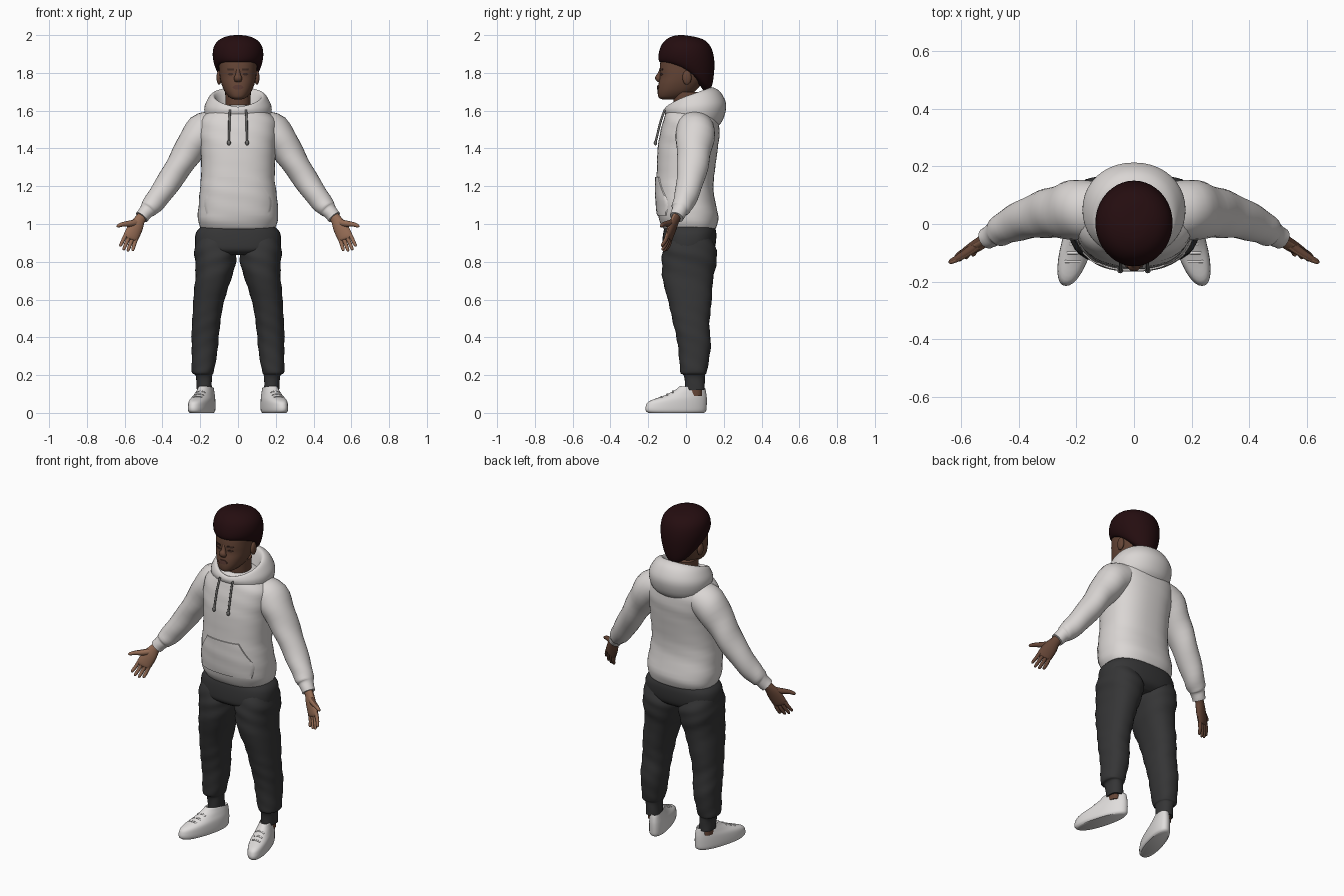
import bpy, bmesh, math
from mathutils import Vector
from mathutils.bvhtree import BVHTree

if "Cube" in bpy.data.objects:
    bpy.data.objects.remove(bpy.data.objects["Cube"])

made = []


def material(name, *rgb):
    m = bpy.data.materials.new(name)
    m.use_nodes = True
    m.diffuse_color = (*rgb, 1)
    m.node_tree.nodes["Principled BSDF"].inputs["Base Color"].default_value = (*rgb, 1)
    return m


SKIN = material("brown skin", .13, .06, .037)
PALM = material("light palm skin", .30, .15, .09)
DARK = material("dark brow and eye brown", .05, .024, .017)
LIP = material("lip brown", .10, .042, .032)
HAIR = material("dark maroon hair", .018, .004, .005)
CLOTH = material("off white cloth", .70, .67, .655)
TROUSER = material("charcoal cloth", .036, .036, .037)
SHOE = material("shoe white", .74, .72, .71)
CORD = material("grey cord", .16, .155, .15)


def smooth(rows, n=4):
    """Resample rows of numbers along a smooth curve."""
    out = []
    for i in range(len(rows) - 1):
        a, b, c, d = (rows[max(0, min(len(rows) - 1, i + k))] for k in (-1, 0, 1, 2))
        for j in range(n):
            t = j / n
            out.append([q + t * (r - p) / 2 + t * t * (p - 2.5 * q + 2 * r - s / 2)
                        + t ** 3 * (1.5 * (q - r) + (s - p) / 2)
                        for p, q, r, s in zip(a, b, c, d)])
    return out + [list(rows[-1])]


def skin(name, rings, mats, rule=None, flip=1):
    """Join rings of points into a closed solid."""
    bm = bmesh.new()
    grid = [[bm.verts.new((p[0] * flip, p[1], p[2])) for p in r] for r in rings]
    for a, b in zip(grid, grid[1:]):
        for i in range(len(a)):
            bm.faces.new((a[i - 1], a[i], b[i], b[i - 1]))
    bm.faces.new(grid[0])
    bm.faces.new(grid[-1])
    bmesh.ops.recalc_face_normals(bm, faces=bm.faces)
    if rule:
        for f in bm.faces:
            f.material_index = rule(f.normal)
    mesh = bpy.data.meshes.new(name)
    bm.to_mesh(mesh)
    bm.free()
    ob = bpy.data.objects.new(name, mesh)
    bpy.context.collection.objects.link(ob)
    for m in mats:
        mesh.materials.append(m)
    made.append(ob)
    return ob


def stack(name, rows, mat, x=0, power=2.3, tilt=1, shear=0, fold=0, flip=1, sides=32):
    """Rows: half width, front y, back y, front z, back z, extra x."""
    rings = []
    for row in smooth(rows):
        rx, yf, yb, zf, zb, dx = row
        ring = []
        for k in range(sides):
            a = math.tau * k / sides
            s, c = math.sin(a), math.cos(a)
            t = ((1 - c) / 2) ** tilt
            w = 1 + fold * math.sin(zf * 50 + 2 * a) * math.sin(zf * 23 + a)
            px = rx * w * math.copysign(abs(s) ** (2 / power), s)
            py = (yf + yb) / 2 - (yb - yf) / 2 * w * math.copysign(abs(c) ** (2 / power), c)
            ring.append((x + dx + px + shear * py, py, zf + (zb - zf) * t))
        rings.append(ring)
    return skin(name, rings, [mat], flip=flip)


def level(rows):
    """Turn half width, front, back, height, extra x into untilted rows."""
    return [(r[0], r[1], r[2], r[3], r[3], r[4] if len(r) > 4 else 0) for r in rows]


def tilted(rows):
    return [(*r, 0) for r in rows]


def tube(name, rows, mats, side=(0, 1, 0), flip=1, rule=None, fold=0, sides=20):
    """Rows: x, y, z, radius along side, radius across it."""
    pts = smooth(rows)
    rings = []
    for i, r in enumerate(pts):
        t = (Vector(pts[min(i + 1, len(pts) - 1)][:3]) - Vector(pts[max(i - 1, 0)][:3])).normalized()
        u = Vector(side)
        u = (u - t * u.dot(t)).normalized()
        v = t.cross(u)
        ring = []
        for k in range(sides):
            a = math.tau * k / sides
            w = 1 + fold * math.sin(i * 1.3 + 2 * a)
            ring.append(Vector(r[:3]) + (u * math.cos(a) * r[3] + v * math.sin(a) * r[4]) * w)
        rings.append(ring)
    return skin(name, rings, mats, rule, flip)


def tree(ob):
    return BVHTree.FromPolygons([v.co for v in ob.data.vertices],
                                [p.vertices[:] for p in ob.data.polygons])


def plate(name, target, rows, mat, lift, flip=1, cols=12):
    """Thin plate lying on the front of a part. Rows: height, first x, last x."""
    rings = []
    for z, x0, x1 in smooth(rows):
        line = []
        for k in range(cols + 1):
            x = x0 + (x1 - x0) * k / cols
            line.append(Vector((x, target.ray_cast(Vector((x, -1, z)), Vector((0, 1, 0)))[0].y, z)))
        rings.append([p - Vector((0, lift, 0)) for p in line]
                     + [p + Vector((0, .003, 0)) for p in reversed(line)])
    return skin(name, rings, [mat], flip=flip)


def ball(name, loc, scale, mat):
    bpy.ops.mesh.primitive_uv_sphere_add(segments=16, ring_count=10, location=loc)
    ob = bpy.context.object
    ob.name = name
    ob.scale = scale
    ob.data.materials.append(mat)
    made.append(ob)


# Hooded top
torso = stack("hoodie_body", level([
    (.185, -.112, .152, .972), (.2, -.125, .162, .985), (.213, -.148, .17, 1.04),
    (.205, -.157, .15, 1.15), (.195, -.157, .148, 1.25), (.198, -.15, .168, 1.39),
    (.208, -.138, .177, 1.48), (.2, -.12, .17, 1.55), (.15, -.1, .15, 1.6),
    (.1, -.07, .12, 1.63)]), CLOTH, power=2.4, fold=.012, sides=48)
stack("hood", tilted([
    (.15, -.09, .16, 1.56, 1.51), (.172, -.108, .195, 1.58, 1.55),
    (.178, -.115, .213, 1.6, 1.63), (.158, -.11, .185, 1.615, 1.695),
    (.138, -.1, .145, 1.62, 1.722), (.122, -.088, .12, 1.61, 1.71),
    (.1, -.07, .095, 1.57, 1.63)]), CLOTH, tilt=.7, power=2.1, sides=40)
plate("front_pocket", tree(torso), [(1.045, -.165, .165), (1.12, -.178, .178),
      (1.19, -.14, .14), (1.25, -.105, .105)], CLOTH, .006, cols=24)

# Head and neck
stack("neck", level([(.068, -.05, .075, 1.54), (.066, -.062, .075, 1.62),
                     (.068, -.07, .08, 1.7)]), SKIN)
head = stack("head", level([
    (.02, -.125, -.06, 1.66), (.045, -.145, -.01, 1.67), (.07, -.15, .045, 1.7),
    (.087, -.146, .08, 1.74), (.096, -.138, .1, 1.78), (.1, -.139, .115, 1.825),
    (.1, -.13, .12, 1.88), (.07, -.09, .09, 1.94)]), SKIN)
face = tree(head)
tube("nose", [(0, -.128, 1.82, .01, .012), (0, -.138, 1.79, .014, .014),
              (0, -.147, 1.772, .022, .017), (0, -.138, 1.757, .018, .01)], [SKIN], side=(1, 0, 0))
plate("lips", face, [(1.713, -.014, .014), (1.723, -.03, .03), (1.736, -.014, .014)], LIP, .005)
stack("hair", tilted([
    (.085, -.11, .09, 1.87, 1.71), (.108, -.136, .128, 1.857, 1.713),
    (.126, -.146, .145, 1.875, 1.77), (.134, -.143, .15, 1.91, 1.86),
    (.125, -.128, .135, 1.95, 1.93), (.095, -.1, .1, 1.98, 1.972),
    (.05, -.06, .05, 1.997, 1.99), (.01, -.02, 0, 2, 1.998)]), HAIR, tilt=2, power=2, sides=40)

# Trousers seat
stack("trousers_seat", level([
    (.19, -.11, .15, .99), (.222, -.12, .16, .955), (.228, -.126, .158, .9),
    (.215, -.122, .145, .86), (.15, -.09, .11, .835)]), TROUSER, power=2.5)

ARM = [(.1, .045, 1.53, .09, .075), (.185, .05, 1.487, .105, .098), (.26, .042, 1.39, .092, .08),
       (.335, .03, 1.27, .078, .068), (.42, 0, 1.145, .062, .06), (.468, -.026, 1.086, .052, .05),
       (.482, -.034, 1.07, .041, .041), (.51, -.05, 1.036, .038, .036)]
LEG = [(.1, -.1, .14, .93, .12), (.111, -.125, .16, .86, .118), (.108, -.13, .16, .8, .12),
       (.094, -.12, .145, .7, .133), (.078, -.086, .13, .55, .162), (.074, -.06, .126, .45, .17),
       (.07, -.045, .13, .36, .175), (.062, -.032, .118, .25, .184), (.056, -.026, .11, .21, .186),
       (.043, -.01, .1, .195, .18), (.04, -.005, .098, .12, .178)]
FOOT = [(.048, -.2, .095, 0, 0), (.055, -.213, .107, .012, .012), (.056, -.213, .11, .035, .045),
        (.053, -.195, .11, .062, .08), (.045, -.12, .107, .09, .105), (.038, -.06, .103, .12, .125),
        (.034, -.03, .099, .142, .13), (.029, -.022, .092, .125, .115)]
ACROSS = Vector((.85, -.25, .45)).normalized()
DOWN = Vector((.35, -.27, -.9)).normalized()
KNUCKLE = Vector((.567, -.09, .932))

for flip, label in ((1, "left"), (-1, "right")):
    # Sleeve
    tube(label + "_sleeve", ARM, [CLOTH], flip=flip, fold=.025, sides=28)

    # Hand, lighter on the palm
    def hand(part, rows, side):
        tube(label + "_" + part, rows, [SKIN, PALM], side, flip,
             lambda n: 1 if n.y < -.35 else 0, sides=14)

    hand("palm", [(.495, -.042, 1.055, .028, .024), (.518, -.056, 1.025, .029, .022),
                  (.54, -.072, .985, .04, .021), (*KNUCKLE, .042, .016),
                  (*(KNUCKLE + DOWN * .015), .034, .009)], ACROSS)
    for i, reach in enumerate((.066, .08, .085, .075)):
        base = KNUCKLE + ACROSS * (i - 1.5) * .02
        way = (DOWN + ACROSS * (i - 1.5) * .06).normalized()
        curl = Vector((0, -.008, 0))
        hand("finger_" + str(i + 1), [(*base, .011, .011), (*(base + way * reach * .5), .01, .01),
             (*(base + way * reach * .9 + curl), .008, .008),
             (*(base + way * reach + curl), .003, .003)], ACROSS)
    hand("thumb", [(.525, -.06, 1.01, .02, .018), (.57, -.093, 1.002, .017, .016),
                   (.61, -.118, .998, .012, .012), (.634, -.13, .99, .009, .009),
                   (.642, -.133, .986, .003, .003)], (0, 0, 1))

    # Trouser leg, ankle and shoe
    stack(label + "_trouser_leg", level(LEG), TROUSER, fold=.04, flip=flip)
    stack(label + "_ankle", level([(.032, .005, .085, .09), (.032, .005, .085, .14)]),
          SKIN, x=.178, flip=flip)
    shoe = stack(label + "_shoe", tilted(FOOT), SHOE, x=.178, shear=-.27, flip=flip, power=2.2)
    top = tree(shoe)
    for i in range(3):
        y = -.07 - i * .03
        mid = flip * (.178 - .27 * y)
        lace = []
        for k in (-1, -.5, 0, .5, 1):
            p = top.ray_cast(Vector((mid + k * .026, y, 1)), Vector((0, 0, -1)))[0]
            lace.append((*p, .005, .004))
        tube(label + "_shoe_lace_" + str(i + 1), lace, [SHOE], sides=8)

    # Face details
    plate(label + "_eyebrow", face, [(1.813, .02, .055), (1.823, .022, .06)], DARK, .004, flip)
    plate(label + "_eye", face, [(1.787, .032, .046), (1.793, .023, .056), (1.799, .032, .046)],
          DARK, .002, flip)
    ball(label + "_ear", (flip * .1, .005, 1.775), (.014, .024, .038), SKIN)

    # Drawstring with a knot
    tube(label + "_drawstring", [(.042, -.112, 1.605, .006, .006), (.046, -.135, 1.54, .006, .006),
         (.048, -.164, 1.42, .006, .006)], [CORD], flip=flip, sides=8)
    ball(label + "_drawstring_knot", (flip * .048, -.162, 1.43), (.01, .009, .014), CORD)

# Smooth shading with sharp rims
bpy.ops.object.select_all(action="DESELECT")
for ob in made:
    ob.select_set(True)
bpy.context.view_layer.objects.active = made[0]
bpy.ops.object.shade_smooth_by_angle(angle=math.radians(50))
